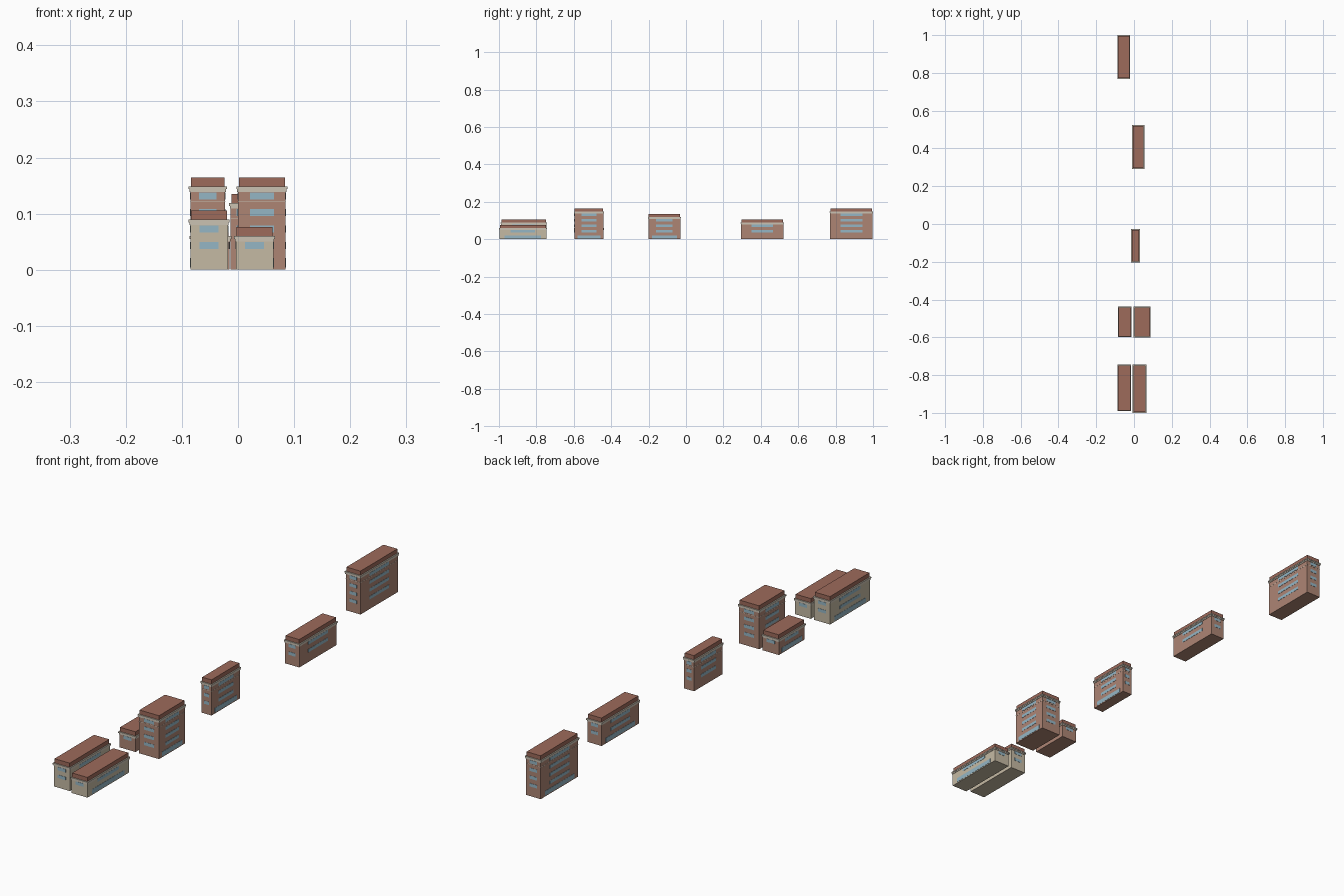
import bpy, bmesh

if "Cube" in bpy.data.objects:
    bpy.data.objects.remove(bpy.data.objects["Cube"])

FLOOR = 0.0295   # storey height
ROOF = 0.016     # roof block height
PROUD = 0.0008   # how far glass stands off the wall


def material(name, rgb):
    m = bpy.data.materials.new(name)
    m.diffuse_color = (*rgb, 1)
    m.use_nodes = True
    m.node_tree.nodes["Principled BSDF"].inputs["Base Color"].default_value = m.diffuse_color
    return m


BRICK = material("brick", (0.42, 0.235, 0.175))
CREAM = material("cream_render", (0.56, 0.49, 0.37))
ROOFING = material("roofing", (0.34, 0.145, 0.105))
TRIM = material("trim", (0.60, 0.54, 0.45))
GLASS = material("glass", (0.30, 0.47, 0.56))


def boxes(name, spans, mat):
    """One object from a list of (x0, x1, y0, y1, z0, z1) boxes."""
    bm = bmesh.new()
    for x0, x1, y0, y1, z0, z1 in spans:
        for v in bmesh.ops.create_cube(bm, size=1)["verts"]:
            v.co.x = x1 if v.co.x > 0 else x0
            v.co.y = y1 if v.co.y > 0 else y0
            v.co.z = z1 if v.co.z > 0 else z0
    me = bpy.data.meshes.new(name)
    bm.to_mesh(me)
    bm.free()
    me.materials.append(mat)
    ob = bpy.data.objects.new(name, me)
    bpy.context.collection.objects.link(ob)


def building(name, x0, x1, y0, y1, floors, street, wall):
    """street is +1 or -1: the x side that carries the shop window."""
    h = floors * FLOOR + 0.001
    cx, cy, w, d = (x0 + x1) / 2, (y0 + y1) / 2, x1 - x0, y1 - y0

    def ring(out, za, zb):
        return (x0 - out, x1 + out, y0 - out, y1 + out, za, zb)

    # walls and roof block
    boxes(name + "_walls", [ring(0, 0, h - 0.002)], wall)
    boxes(name + "_roof", [ring(-0.0015, h - 0.001, h + ROOF)], ROOFING)
    # stepped cornice and thin string course
    trim = [ring(0.003, h - 0.005, h), ring(0.0015, h - 0.010, h - 0.005)]
    if floors > 3:
        trim.append(ring(0.0005, h - 0.028, h - 0.0265))
    boxes(name + "_cornice", trim, TRIM)

    # window strips on all four sides of the upper floors
    panes = []
    for k in range(1, floors):
        za, zb = k * FLOOR + 0.0075, k * FLOOR + 0.0195
        for s in (-1, 1):
            fx = x1 if s > 0 else x0
            fy = y1 if s > 0 else y0
            panes.append((fx - PROUD, fx + PROUD, cy - d * 0.26, cy + d * 0.26, za, zb))
            panes.append((cx - w * 0.25, cx + w * 0.25, fy - PROUD, fy + PROUD, za, zb))
    boxes(name + "_windows", panes, GLASS)

    # wide shop window on the street side
    fx = x1 if street > 0 else x0
    boxes(name + "_shop_window",
          [(fx - PROUD, fx + PROUD, cy - d * 0.39, cy + d * 0.39, 0.004, 0.021)], GLASS)


# name, x range, y range, floors, street side, wall material
for row in [
    ("far_left_block", -0.085, -0.023, 0.771, 0.997, 5, -1, BRICK),
    ("upper_right_block", -0.008, 0.052, 0.295, 0.520, 3, -1, BRICK),
    ("middle_block", -0.013, 0.029, -0.201, -0.030, 4, 1, BRICK),
    ("low_left_block", -0.083, -0.015, -0.596, -0.441, 2, -1, BRICK),
    ("tall_right_block", 0.000, 0.085, -0.597, -0.441, 5, 1, BRICK),
    ("near_left_block", -0.085, -0.018, -0.988, -0.747, 3, -1, CREAM),
    ("near_right_block", -0.004, 0.063, -0.997, -0.747, 2, 1, CREAM),
]:
    building(*row)
